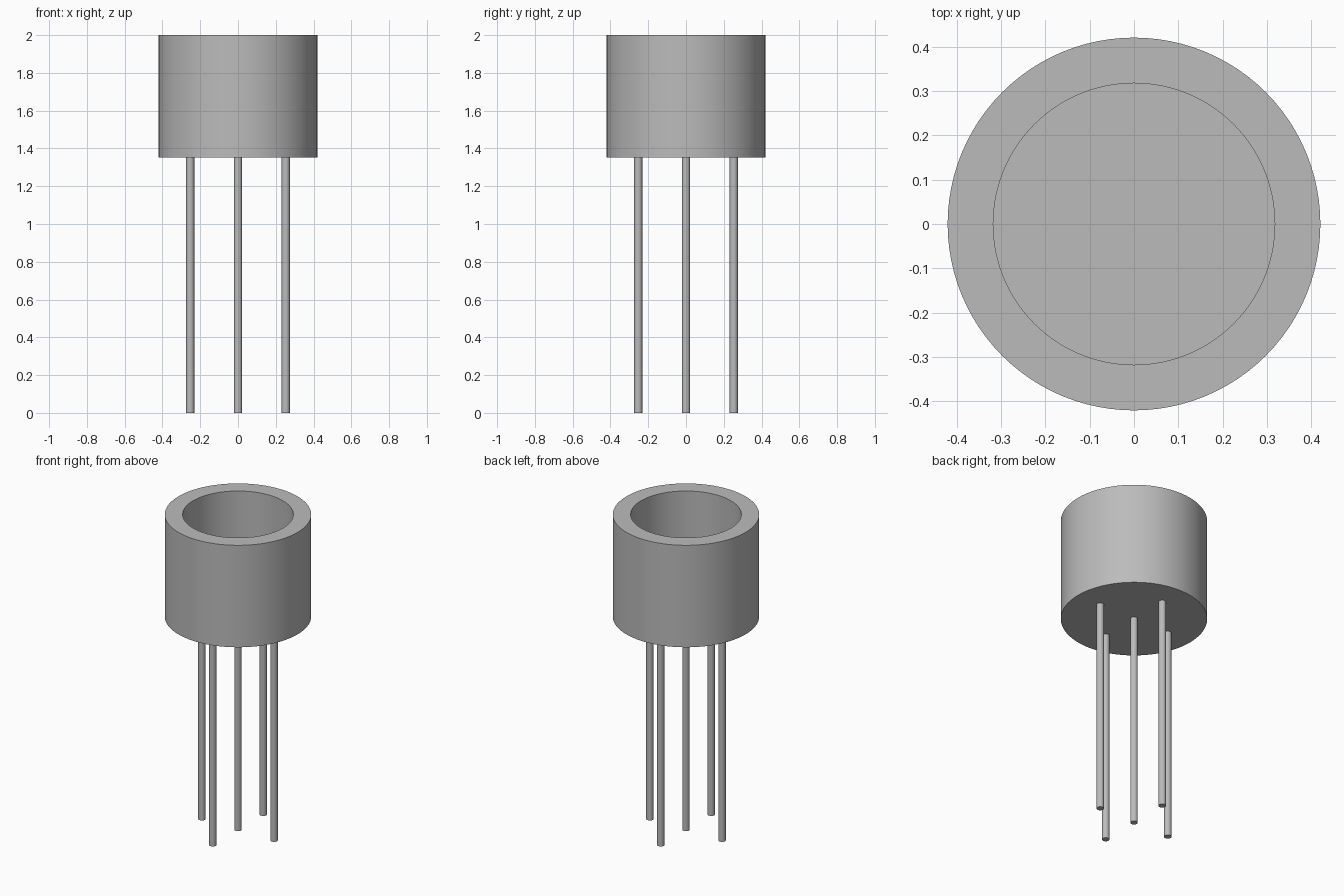
import bpy, bmesh, math

if "Cube" in bpy.data.objects:
    bpy.data.objects.remove(bpy.data.objects["Cube"])

R_OUT, R_IN = 0.421, 0.318
Z_BASE, Z_FLOOR, Z_TOP = 1.353, 1.46, 2.0
PIN_R, PIN_OFFSET = 0.0215, 0.253

grey = bpy.data.materials.new("plain grey")
grey.diffuse_color = (0.5, 0.5, 0.5, 1)
grey.use_nodes = True
grey.node_tree.nodes["Principled BSDF"].inputs["Base Color"].default_value = grey.diffuse_color


def lathe(name, profile, steps, x=0.0, y=0.0):
    """Spin an (r, z) profile that starts and ends on the axis."""
    bm = bmesh.new()
    verts = [bm.verts.new((r, 0, z)) for r, z in profile]
    edges = [bm.edges.new(pair) for pair in zip(verts, verts[1:])]
    bmesh.ops.spin(bm, geom=verts + edges, cent=(0, 0, 0), axis=(0, 0, 1),
                   angle=2 * math.pi, steps=steps)
    bmesh.ops.remove_doubles(bm, verts=bm.verts, dist=1e-5)
    bmesh.ops.recalc_face_normals(bm, faces=bm.faces)
    mesh = bpy.data.meshes.new(name)
    bm.to_mesh(mesh)
    bm.free()
    mesh.materials.append(grey)
    obj = bpy.data.objects.new(name, mesh)
    obj.location = (x, y, 0)
    bpy.context.collection.objects.link(obj)
    bpy.ops.object.select_all(action='DESELECT')
    obj.select_set(True)
    bpy.context.view_layer.objects.active = obj
    bpy.ops.object.shade_smooth_by_angle(angle=math.radians(30))
    return obj


# Open cup with a closed base
lathe("cup_housing", [(0, Z_BASE), (R_OUT, Z_BASE), (R_OUT, Z_TOP),
                      (R_IN, Z_TOP), (R_IN, Z_FLOOR), (0, Z_FLOOR)], 96)

# One centre pin and four around it
pins = {"centre": (0, 0), "right": (1, 0), "left": (-1, 0),
        "back": (0, 1), "front": (0, -1)}
for side, (px, py) in pins.items():
    lathe(side + "_pin", [(0, 0), (PIN_R, 0), (PIN_R, Z_BASE), (0, Z_BASE)],
          24, px * PIN_OFFSET, py * PIN_OFFSET)
